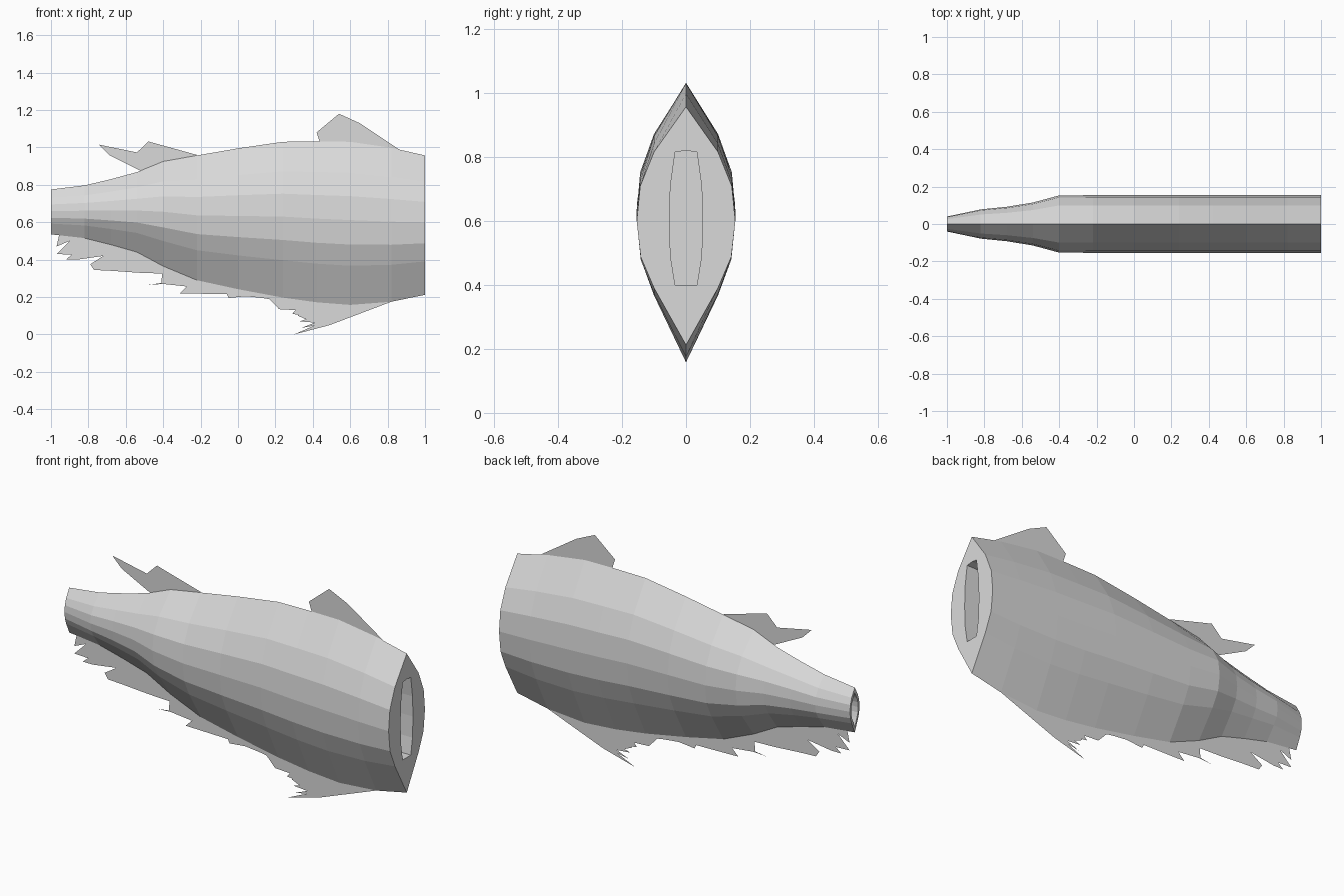
import bpy
import bmesh

default_cube = bpy.data.objects.get("Cube")
if default_cube:
    bpy.data.objects.remove(default_cube, do_unlink=True)

grey = bpy.data.materials.new("plain grey")
grey.use_nodes = True
colour = (0.7, 0.7, 0.7, 1)
grey.diffuse_color = colour
grey.node_tree.nodes["Principled BSDF"].inputs["Base Color"].default_value = colour


def finish(bm, name):
    mesh = bpy.data.meshes.new(name)
    bm.to_mesh(mesh)
    bm.free()
    mesh.materials.append(grey)
    part = bpy.data.objects.new(name, mesh)
    bpy.context.collection.objects.link(part)
    return part


# Half cross-section from keel to back: share of half width, share of height
HALF_SECTION = [(0, 0), (.65, .24), (.92, .37), (1, .52), (.93, .667), (.65, .81), (0, 1)]
SECTION = HALF_SECTION + [(-w, h) for w, h in HALF_SECTION[-2:0:-1]]

# Body stations: x, half width, keel height, back height
STATIONS = [
    (-1, .04, .535, .775), (-.82, .078, .515, .797), (-.68, .092, .48, .83),
    (-.54, .115, .44, .868), (-.4, .153, .365, .925), (-.22, .154, .29, .957),
    (0, .154, .242, .995), (.24, .154, .197, 1.03), (.42, .154, .172, 1.032),
    (.6, .154, .158, 1.03), (.82, .154, .175, .998), (1, .154, .212, .957),
]


def section_points(x, half_width, low, high):
    return [(x, w * half_width, low + h * (high - low)) for w, h in SECTION]


def build_body():
    # Recess in the tail end: a smaller copy of the end section
    x, width, low, high = STATIONS[0]
    margin = (high - low) * .12
    small = section_points(x, width * .72, low + margin, high - margin)
    small_floor = [(x + .1, y, z) for _, y, z in small]

    # Slot in the wide end: narrow section with flattened top and bottom
    wide = [(x, y * .34, min(max(z, .4), .82))
            for x, y, z in section_points(*STATIONS[-1])]
    wide_floor = [(x - .3, y, z) for x, y, z in wide]

    loops = [small_floor, small]
    loops += [section_points(*station) for station in STATIONS]
    loops += [wide, wide_floor]

    bm = bmesh.new()
    rings = [[bm.verts.new(p) for p in loop] for loop in loops]
    count = len(SECTION)
    for ring, following in zip(rings, rings[1:]):
        for i in range(count):
            j = (i + 1) % count
            bm.faces.new((ring[i], ring[j], following[j], following[i]))
    bm.faces.new(rings[0])
    bm.faces.new(rings[-1])
    bmesh.ops.recalc_face_normals(bm, faces=bm.faces)
    return finish(bm, "body")


def build_fin(name, outline):
    # Paper-thin fin on the centre plane, outline given in hundredths
    bm = bmesh.new()
    face = bm.faces.new([bm.verts.new((x / 100, 0, z / 100)) for x, z in outline])
    bmesh.ops.triangulate(bm, faces=[face])
    return finish(bm, name)


build_body()

build_fin("small_back_fin", [
    (-51, 87), (-69, 96), (-74.5, 101.5), (-54, 97.3), (-48, 103.2), (-22, 96), (-35, 88)])

build_fin("large_back_fin", [
    (45, 99), (49, 103), (42, 108), (60, 104.5), (53, 110), (67.5, 107),
    (55, 113.5), (61, 113.5), (54, 118), (65, 113), (86, 99), (80, 94)])

# Ragged belly fins: tips alternate with notches
build_fin("rear_belly_fin", [
    (-95, 56), (-94, 53), (-97, 47), (-90, 50), (-97, 43), (-85, 46), (-92, 40),
    (-78, 43), (-86, 40), (-72, 42), (-79, 37.5), (-68, 40), (-77, 34.5),
    (-61, 37), (-67, 34), (-53, 33), (-39, 32.5), (-39, 42), (-54, 48), (-80, 56)])

build_fin("middle_belly_fin", [
    (-40, 39), (-39, 31), (-41, 27.5), (-48, 26.5), (-40, 27), (-26, 25.5),
    (-31, 22), (-6, 21.5), (-5, 19.5), (5, 20.5), (13, 19.5), (18, 20),
    (18, 28), (-20, 33)])

build_fin("front_belly_fin", [
    (12, 24), (10, 20), (19, 18.5), (20, 16.5), (27, 15.5), (22, 13.5), (31, 13),
    (29, 11), (39, 9.5), (32, 10), (40, 6.5), (33, 7), (45, 6), (34, 3.5),
    (45, 5.5), (30, 0), (49, 5), (82, 17.5), (80, 22), (40, 24)])
